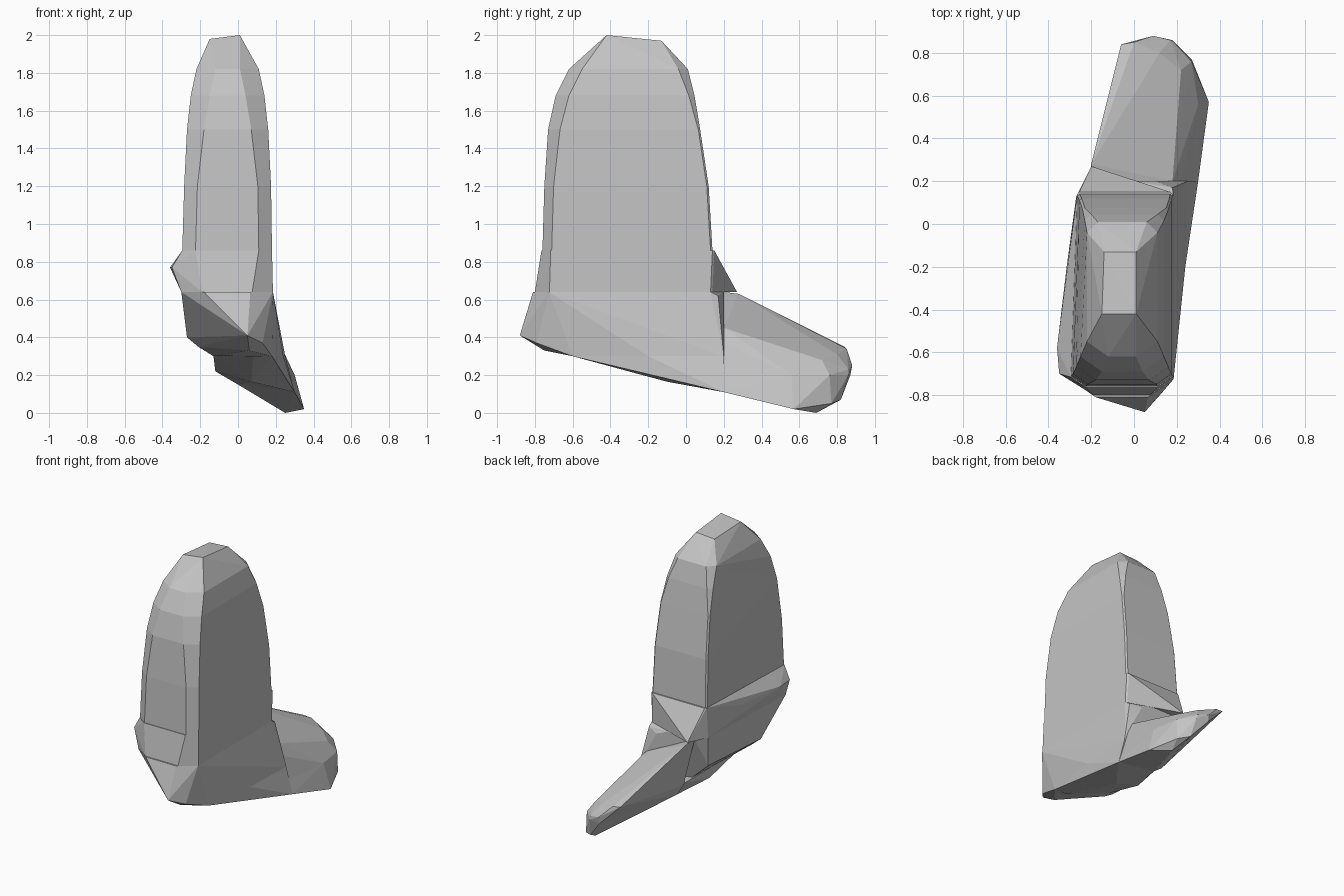
import bpy
import bmesh

default_cube = bpy.data.objects.get("Cube")
if default_cube:
    bpy.data.objects.remove(default_cube, do_unlink=True)

# Single matte grey used by every part
grey = bpy.data.materials.new("plain_grey")
grey.use_nodes = True
grey.diffuse_color = (0.55, 0.55, 0.55, 1)
shader = next(node for node in grey.node_tree.nodes if node.type == "BSDF_PRINCIPLED")
shader.inputs["Base Color"].default_value = grey.diffuse_color
shader.inputs["Roughness"].default_value = 0.8


def ring(height, left, right, front, back, front_cut=0.07, back_cut=0.01, lean=0.03):
    """Horizontal rectangle with cut corners; its left side leans inward at the back."""
    points = []
    for side, inward, shift in ((left, 1, lean), (right, -1, 0)):
        points.append((side + inward * front_cut, front, height))
        points.append((side, front + front_cut * 0.7, height))
        points.append((side + shift + inward * back_cut, back, height))
        points.append((side + shift, back - back_cut, height))
    return points


def faceted_block(name, points):
    """Convex flat-sided block wrapped around the given points."""
    mesh = bpy.data.meshes.new(name)
    shape = bmesh.new()
    for point in points:
        shape.verts.new(point)
    result = bmesh.ops.convex_hull(shape, input=shape.verts[:])
    loose = {item for item in result["geom_interior"] + result["geom_unused"]
             if isinstance(item, bmesh.types.BMVert)}
    bmesh.ops.delete(shape, geom=list(loose), context="VERTS")
    bmesh.ops.recalc_face_normals(shape, faces=shape.faces[:])
    shape.to_mesh(mesh)
    shape.free()
    mesh.materials.append(grey)
    block = bpy.data.objects.new(name, mesh)
    bpy.context.scene.collection.objects.link(block)
    return block


# Tall rounded upper column, tapering to a small crown
column = (
    ring(height=0.86, left=-0.295, right=0.18, front=-0.76, back=0.14)
    + ring(height=1.2, left=-0.285, right=0.175, front=-0.75, back=0.12)
    + ring(height=1.5, left=-0.27, right=0.16, front=-0.73, back=0.075, front_cut=0.09)
    + ring(height=1.68, left=-0.25, right=0.14, front=-0.69, back=0.045,
           front_cut=0.1, back_cut=0.03, lean=0.02)
    + ring(height=1.82, left=-0.22, right=0.11, front=-0.62, back=0.01,
           front_cut=0.1, back_cut=0.05, lean=0)
)
crown = [(-0.15, -0.42, 1.98), (0.01, -0.42, 2), (-0.14, -0.13, 1.96), (0.01, -0.13, 1.97)]
faceted_block("upper_column", column + crown)

# Middle band with a bulge on one side and a pointed back corner
band = (
    ring(height=0.86, left=-0.295, right=0.18, front=-0.765, back=0.15)
    + ring(height=0.64, left=-0.3, right=0.185, front=-0.8, back=0.14, front_cut=0.11)
)
bulge = [(-0.35, -0.7, 0.77), (-0.36, -0.58, 0.77), (-0.315, -0.2, 0.77)]
back_corner = [(-0.2, 0.27, 0.64)]
faceted_block("middle_band", band + bulge + back_corner)

# Lower body with a sloping nose at the front and a heel behind
shoulder = ring(height=0.64, left=-0.3, right=0.185, front=-0.81, back=0.14, front_cut=0.12)
nose = [(0.05, -0.88, 0.41), (0.13, -0.79, 0.37), (-0.27, -0.48, 0.4)]
belly = [(-0.21, -0.47, 0.35), (-0.13, -0.46, 0.3), (0.06, -0.75, 0.33), (0.18, -0.6, 0.3),
         (0.24, -0.2, 0.3), (0.25, 0.2, 0.3), (-0.12, 0.1, 0.3), (-0.25, 0.1, 0.42)]
heel = [(-0.21, 0.2, 0.64), (0, 0.2, 0.64), (0.18, 0.2, 0.45), (0.18, 0.17, 0.62),
        (0.1, 0.2, 0.6)]
faceted_block("lower_body", shoulder + nose + belly + heel)

# Keel closing the underside
keel_top = [(0.08, -0.6, 0.3), (0.18, -0.6, 0.3), (-0.13, -0.4, 0.3), (0.24, -0.2, 0.3),
            (0.25, 0.2, 0.3), (-0.13, 0.2, 0.3)]
keel_bottom = [(-0.12, -0.1, 0.22), (0.07, -0.1, 0.165), (0.23, -0.2, 0.21),
               (0, 0.2, 0.15), (0.3, 0.2, 0.11)]
faceted_block("underside_keel", keel_top + keel_bottom)

# Level seam shared by both halves of the foot
foot_seam = [(-0.07, 0.2, 0.2), (0.27, 0.2, 0.2), (0.3, 0.56, 0.2), (0.27, 0.76, 0.2),
             (0.18, 0.86, 0.2), (0.09, 0.87, 0.2)]

# Upper half of the slanted foot reaching backward
foot_root = [(-0.2, 0.28, 0.63), (-0.21, 0.2, 0.64), (0, 0.2, 0.52), (0.18, 0.2, 0.45),
             (0.22, 0.2, 0.37), (-0.12, 0.2, 0.28)]
foot_tip = [(-0.06, 0.84, 0.35), (0, 0.85, 0.34), (0.12, 0.8, 0.31), (0.09, 0.88, 0.25),
            (0.17, 0.86, 0.23), (0.22, 0.72, 0.28)]
faceted_block("foot_upper", foot_seam + foot_root + foot_tip)

# Lower half of the foot, flaring out to one side
sole_root = [(0, 0.2, 0.15), (0.3, 0.2, 0.11)]
sole_tip = [(0.35, 0.57, 0.02), (0.25, 0.69, 0), (0.27, 0.77, 0.05), (0.2, 0.82, 0.07)]
faceted_block("foot_lower", foot_seam + sole_root + sole_tip)
